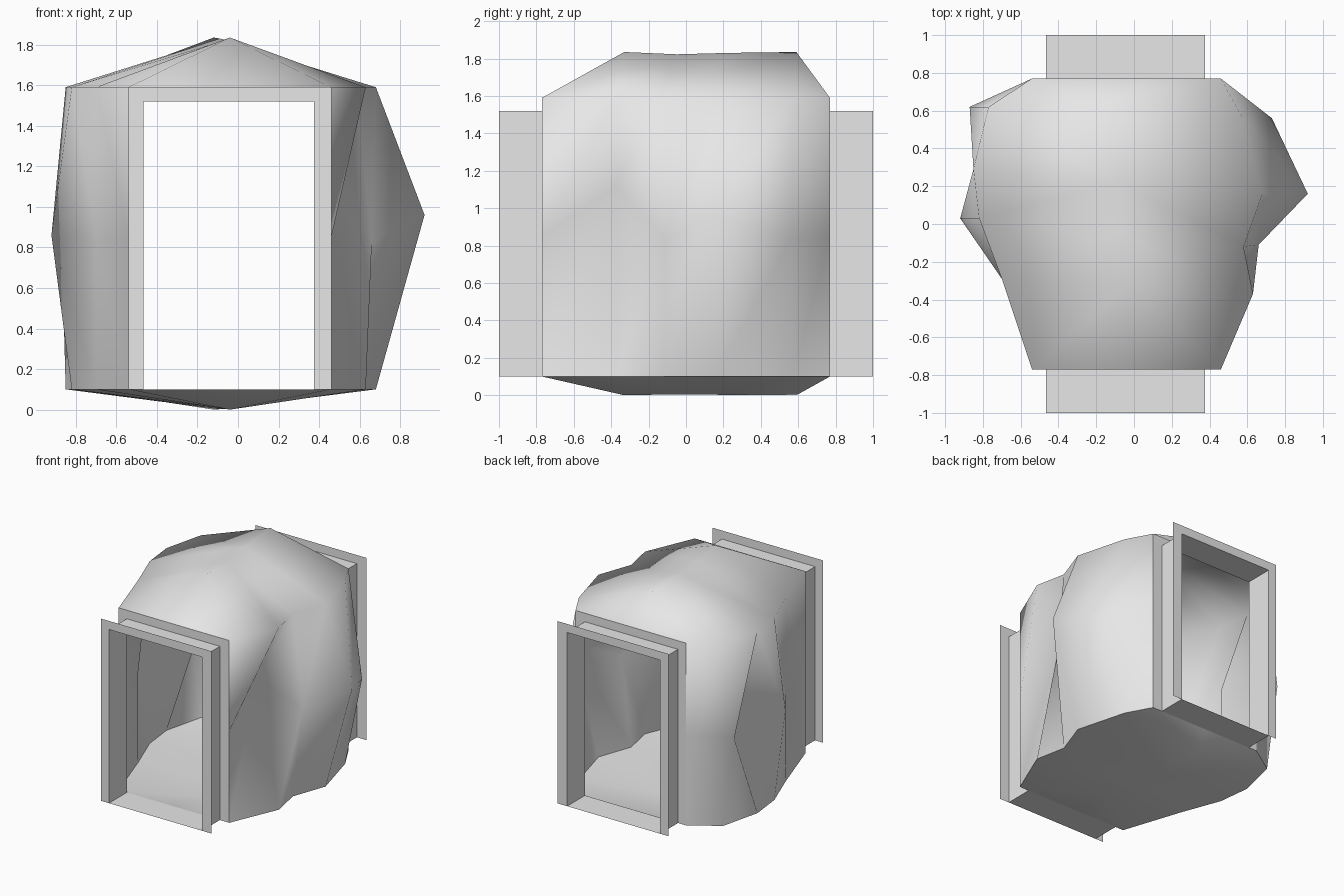
import bpy, bmesh

cube = bpy.data.objects.get("Cube")
if cube:
    bpy.data.objects.remove(cube, do_unlink=True)

stone = bpy.data.materials.new("plain grey")
stone.use_nodes = True
stone.diffuse_color = (0.8, 0.8, 0.8, 1)
stone.node_tree.nodes["Principled BSDF"].inputs["Base Color"].default_value = (0.8, 0.8, 0.8, 1)

BASE, EAVES = 0.1, 1.59

# Wall plan from front to back, and the bulging mid-height points
left_plan = [(.46, -.77), (.63, -.37), (.58, -.12), (.68, .16), (.57, .57), (.46, .77)]
left_mid = [(.46, -.77, .85), (.43, -.37, 1.12), (.66, -.11, .83),
            (.92, .16, .96), (.73, .56, .84), (.46, .77, .85)]
right_plan = [(-.54, -.77), (-.70, -.29), (-.82, .03), (-.85, .29), (-.77, .62), (-.54, .77)]
right_mid = [(-.54, -.77, .85), (-.70, -.29, .84), (-.92, .03, .86),
             (-.60, .29, .85), (-.87, .62, .84), (-.54, .77, .85)]
# Ridge line: x, y and rise as a fraction of the full height
ridge = [(-.04, -.77, 0), (-.04, -.33, 1), (-.06, -.05, .95),
         (-.09, .22, .98), (-.12, .59, 1), (-.04, .77, 0)]


def at_height(plan, z):
    return [(x, y, z) for x, y in plan]


def make_object(name, tris, smooth, up=None):
    """Weld loose faces into one mesh; up sets the z direction of an open sheet."""
    bm = bmesh.new()
    for tri in tris:
        bm.faces.new([bm.verts.new(p) for p in tri])
    bmesh.ops.remove_doubles(bm, verts=bm.verts, dist=0.0005)
    bmesh.ops.recalc_face_normals(bm, faces=bm.faces)
    if up and sum(f.normal.z * f.calc_area() for f in bm.faces) * up < 0:
        bmesh.ops.reverse_faces(bm, faces=bm.faces)
    for f in bm.faces:
        f.smooth = smooth
    mesh = bpy.data.meshes.new(name)
    bm.to_mesh(mesh)
    bm.free()
    mesh.materials.append(stone)
    obj = bpy.data.objects.new(name, mesh)
    bpy.context.collection.objects.link(obj)
    return obj


def strip(a, b, cross):
    """Triangles between two point rows; cross(i) picks the a[i]-b[i+1] diagonal."""
    tris = []
    for i in range(len(a) - 1):
        p, q, r, s = a[i], a[i + 1], b[i + 1], b[i]
        tris += [(p, q, r), (p, r, s)] if cross(i) else [(p, q, s), (q, r, s)]
    return tris


def cap(z, rise):
    """Shallow ridged dome joining both wall plans."""
    spine = [(x, y, z + rise * k) for x, y, k in ridge]
    tris = []
    for plan in (left_plan, right_plan):
        tris += strip(at_height(plan, z), spine, lambda i: i < 3)
    return tris


# Walls and ceiling as one smooth shell
shell = cap(EAVES, .245)
for plan, mid in ((left_plan, left_mid), (right_plan, right_mid)):
    shell += strip(at_height(plan, BASE), mid, lambda i: True)
    shell += strip(at_height(plan, EAVES), mid, lambda i: plan is right_plan and i > 2)
make_object("walls_and_ceiling", shell, True, up=1)

# Sunken floor
make_object("floor", cap(BASE, -.1), True, up=-1)


# Doorways: short square tunnel with a flat frame at each end
def arch(x0, x1, top, y):
    return [(x0, y, BASE), (x0, y, top), (x1, y, top), (x1, y, BASE)]


for name, side in (("front", -1), ("back", 1)):
    inner, outer = [arch(-.467, .375, 1.52, side * d) for d in (.77, 1)]
    tunnel = strip(inner + inner[:1], outer + outer[:1], lambda i: True)
    make_object(name + "_tunnel", tunnel, False, up=1)
    for part, d, hole in (("_inner_frame", .77, inner), ("_outer_frame", 1, outer)):
        rim = arch(-.54, .46, EAVES, side * d)
        make_object(name + part, strip(rim, hole, lambda i: True), False)
